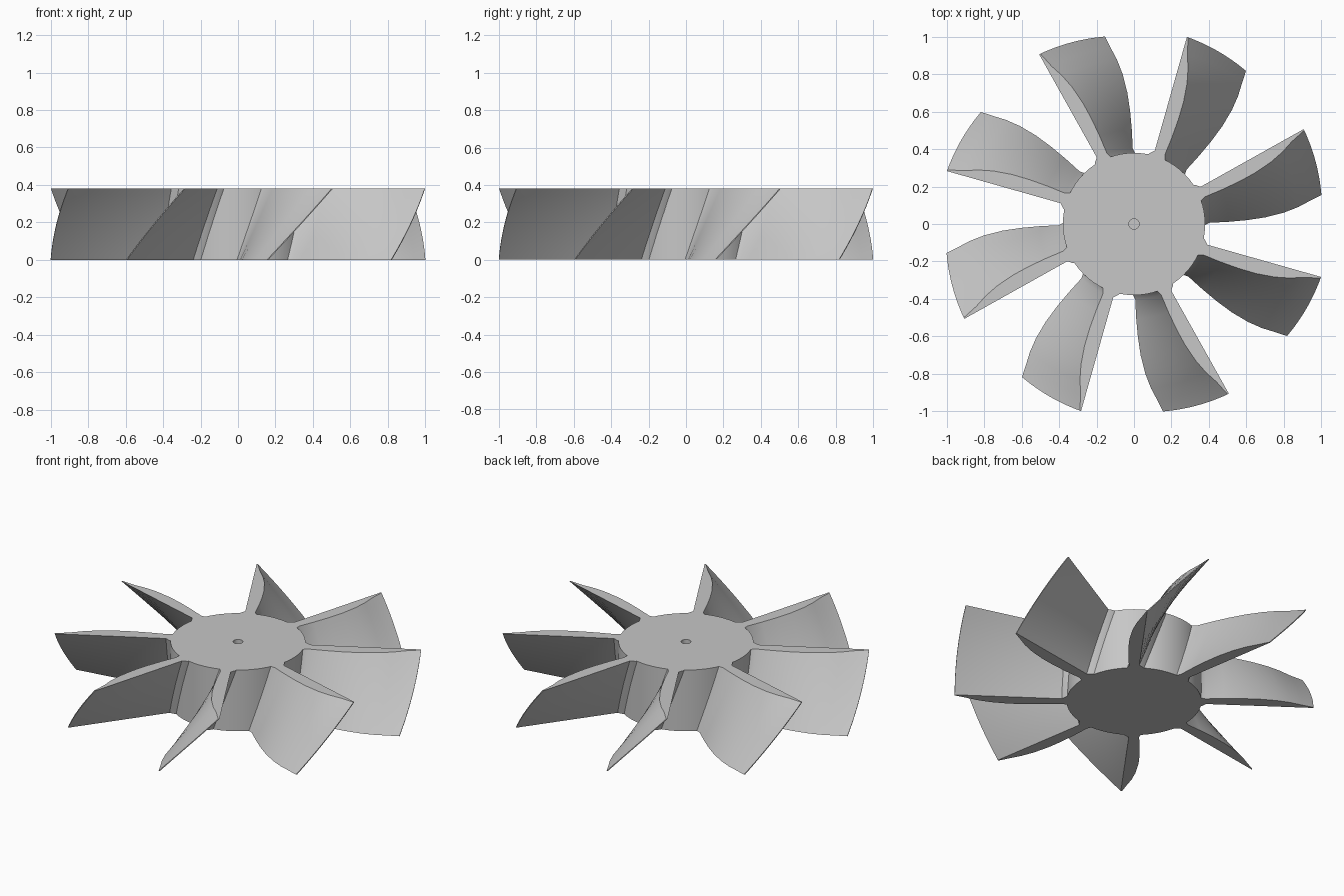
import bpy, bmesh
from math import cos, sin, pi, radians

if "Cube" in bpy.data.objects:
    bpy.data.objects.remove(bpy.data.objects["Cube"], do_unlink=True)

HEIGHT, HUB_R, HOLE_R = 0.38, 0.38, 0.028
BLADES, TWIST, STEPS = 8, radians(-20), 12
TIP_TOP, TIP_BOTTOM = 1.038, 1.013

grey = bpy.data.materials.new("plain grey")
grey.use_nodes = True
grey.diffuse_color = (0.57, 0.57, 0.57, 1)
grey.node_tree.nodes["Principled BSDF"].inputs["Base Color"].default_value = grey.diffuse_color


def finish(bm, name):
    """Turn a bmesh into a smooth, sharp-edged mesh object."""
    bmesh.ops.recalc_face_normals(bm, faces=bm.faces)
    mesh = bpy.data.meshes.new(name)
    bm.to_mesh(mesh)
    bm.free()
    mesh.materials.append(grey)
    obj = bpy.data.objects.new(name, mesh)
    bpy.context.collection.objects.link(obj)
    bpy.ops.object.select_all(action='DESELECT')
    obj.select_set(True)
    bpy.context.view_layer.objects.active = obj
    bpy.ops.object.shade_smooth_by_angle(angle=radians(28))
    return obj


# Hub: a solid drum with a blind shaft hole in the top
bm = bmesh.new()
outline = [(0, 0), (HUB_R, 0), (HUB_R, HEIGHT), (HOLE_R, HEIGHT), (HOLE_R, 0.08), (0, 0.08)]
verts = [bm.verts.new((x, 0, z)) for x, z in outline]
edges = [bm.edges.new(pair) for pair in zip(verts, verts[1:])]
bmesh.ops.spin(bm, geom=verts + edges, cent=(0, 0, 0), axis=(0, 0, 1),
               angle=2 * pi, steps=72, use_duplicate=False)
bmesh.ops.remove_doubles(bm, verts=bm.verts, dist=0.0005)
finish(bm, "hub")

# Blade section: straight radial side, flared root, bowed side (radius, offset)
section = [(0.374, 0.032), (0.388, 0.022), (0.408, 0.0), (0.72, 0.0), (1.0, 0.0),
           (1.0, -0.007), (0.95, -0.027), (0.88, -0.051), (0.8, -0.068), (0.7, -0.077),
           (0.6, -0.076), (0.5, -0.069), (0.4, -0.058), (0.374, -0.066)]

# Blade: the section stacked from top to bottom with an even twist
bm = bmesh.new()
rings = []
for i in range(STEPS + 1):
    t = i / STEPS
    tip = TIP_TOP + (TIP_BOTTOM - TIP_TOP) * t
    c, s = cos(TWIST * t), sin(TWIST * t)
    ring = []
    for r, off in section:
        r = tip if r == 1.0 else r
        ring.append(bm.verts.new((r * c - off * s, r * s + off * c, HEIGHT * (1 - t))))
    rings.append(ring)
for upper, lower in zip(rings, rings[1:]):
    for k in range(len(section)):
        j = (k + 1) % len(section)
        bm.faces.new((upper[k], upper[j], lower[j], lower[k]))
bm.faces.new(rings[0])
bm.faces.new(rings[-1])
blade = finish(bm, "blade_1")

# Remaining blades share the mesh around the hub
for n in range(BLADES):
    obj = blade if n == 0 else blade.copy()
    if n:
        obj.name = f"blade_{n + 1}"
        bpy.context.collection.objects.link(obj)
    obj.rotation_euler.z = radians(-15.8) + n * 2 * pi / BLADES
